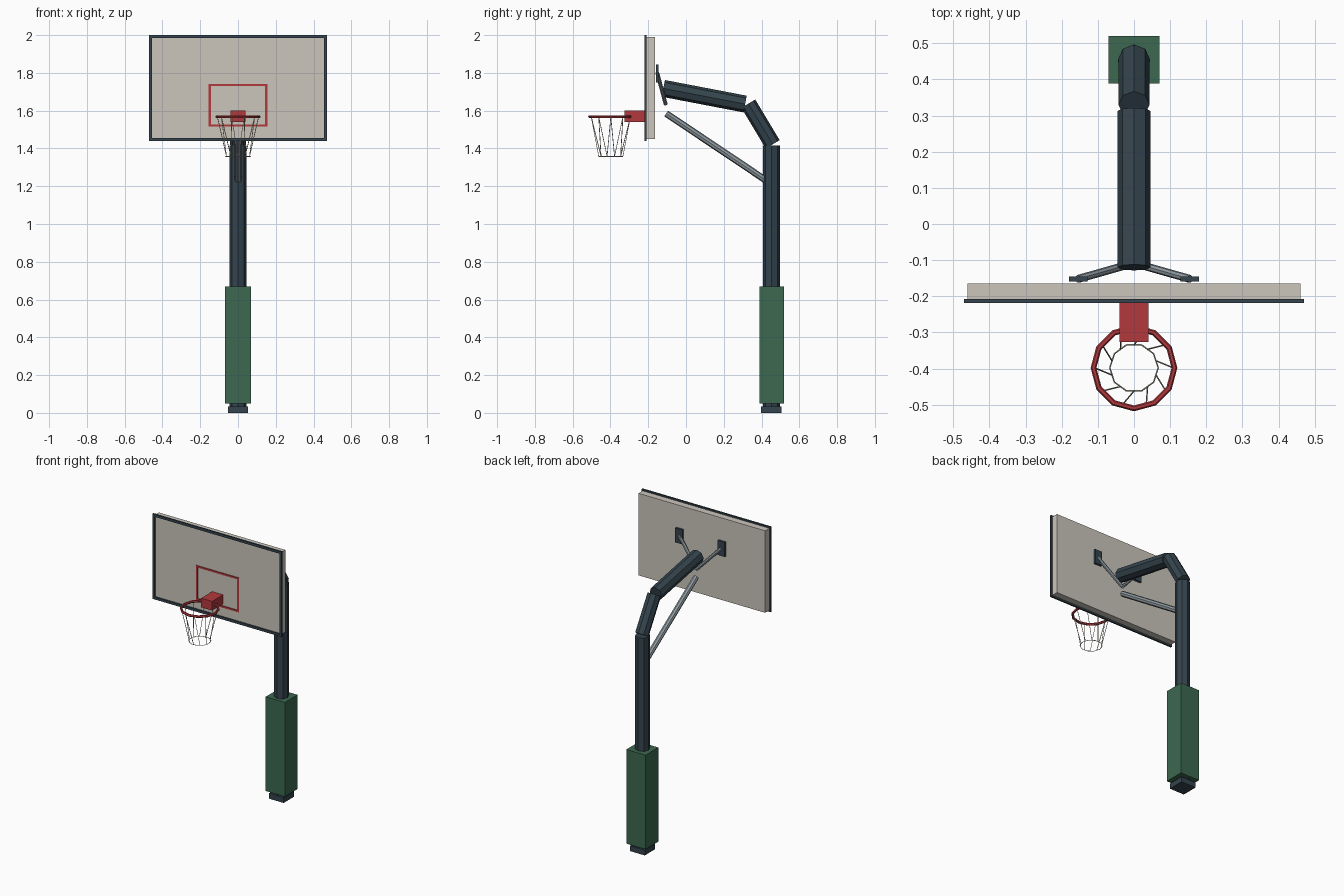
import bpy
from math import sin, cos, radians
from mathutils import Vector

if "Cube" in bpy.data.objects:
    bpy.data.objects.remove(bpy.data.objects["Cube"])


def material(name, r, g, b):
    m = bpy.data.materials.new(name)
    m.use_nodes = True
    m.diffuse_color = (r, g, b, 1)
    m.node_tree.nodes["Principled BSDF"].inputs["Base Color"].default_value = (r, g, b, 1)
    return m


STEEL = material("dark steel", 0.035, 0.058, 0.075)
GREEN = material("green padding", 0.045, 0.14, 0.08)
RED = material("red paint", 0.45, 0.04, 0.045)
PANEL = material("warm white panel", 0.6, 0.56, 0.5)
GREY = material("light grey metal", 0.28, 0.33, 0.36)
NET = material("cream cord", 0.65, 0.62, 0.5)


def finish(name, mat):
    ob = bpy.context.object
    ob.name = name
    ob.data.materials.append(mat)
    return ob


def box(name, mat, x, y, z):
    """Box from (min, max) ranges on each axis."""
    spans = (x, y, z)
    bpy.ops.mesh.primitive_cube_add(size=1, location=[(a + b) / 2 for a, b in spans])
    bpy.context.object.scale = [b - a for a, b in spans]
    return finish(name, mat)


def rod(name, mat, start, end, radius, sides=8):
    """Straight faceted tube between two points."""
    start, end = Vector(start), Vector(end)
    d = end - start
    bpy.ops.mesh.primitive_cylinder_add(vertices=sides, radius=radius, depth=d.length,
                                        location=(start + end) / 2)
    ob = bpy.context.object
    if abs(d.x) + abs(d.y) > 0.0001:
        ob.rotation_euler = d.to_track_quat('Z', 'Y').to_euler()
    return finish(name, mat)


def frame(name, mat, x, y, z, t):
    """Rectangular frame made of four bars, t wide."""
    box(name + "_bottom", mat, x, y, (z[0], z[0] + t))
    box(name + "_top", mat, x, y, (z[1] - t, z[1]))
    inner = (z[0] + t, z[1] - t)
    box(name + "_right", mat, (x[0], x[0] + t), y, inner)
    box(name + "_left", mat, (x[1] - t, x[1]), y, inner)


# Post, base and padding
POST_Y = 0.452
box("base_plug", STEEL, (-0.054, 0.054), (POST_Y - 0.054, POST_Y + 0.054), (0, 0.035))
rod("post", STEEL, (0, POST_Y, 0.02), (0, POST_Y, 1.415), 0.045)
box("post_padding", GREEN, (-0.07, 0.07), (0.388, 0.52), (0.05, 0.67))

# Bent upper arm
rod("arm_elbow", STEEL, (0, 0.459, 1.422), (0, 0.33, 1.637), 0.043)
rod("arm", STEEL, (0, 0.313, 1.635), (0, -0.12, 1.718), 0.045)
rod("support_brace", GREY, (0, 0.425, 1.23), (0, -0.105, 1.585), 0.018)

# Backboard with border and target rectangle
box("backboard", PANEL, (-0.461, 0.461), (-0.21, -0.165), (1.45, 1.99))
frame("board_border", STEEL, (-0.47, 0.47), (-0.219, -0.208), (1.44, 2.0), 0.016)
frame("target", RED, (-0.156, 0.156), (-0.214, -0.209), (1.515, 1.742), 0.012)

# Rear mounting plates and struts
for side, s in (("right", -1), ("left", 1)):
    xs = sorted((s * 0.128, s * 0.18))
    box("mount_plate_" + side, STEEL, xs, (-0.159, -0.145), (1.75, 1.845))
    rod("mount_strut_" + side, GREY, (s * 0.155, -0.152, 1.8), (0, -0.108, 1.635), 0.011)

# Hoop
RIM_Y, RIM_Z = -0.398, 1.568
box("hoop_bracket", RED, (-0.04, 0.04), (-0.326, -0.212), (1.54, 1.6))
bpy.ops.mesh.primitive_torus_add(major_segments=12, minor_segments=6, major_radius=0.112,
                                 minor_radius=0.008, location=(0, RIM_Y, RIM_Z))
finish("hoop_rim", RED)

# Net: twisted cords down to a lower ring
CORDS = 10
STEP = 360 / CORDS


def ring_point(radius, angle, z):
    a = radians(angle)
    return (radius * cos(a), RIM_Y + radius * sin(a), z)


for i in range(CORDS):
    a = i * STEP
    rod(f"net_cord_{i}", NET, ring_point(0.109, a, RIM_Z),
        ring_point(0.064, a + STEP / 2, 1.358), 0.002, 4)
    rod(f"net_ring_{i}", NET, ring_point(0.067, a, 1.357),
        ring_point(0.067, a + STEP, 1.357), 0.002, 4)
